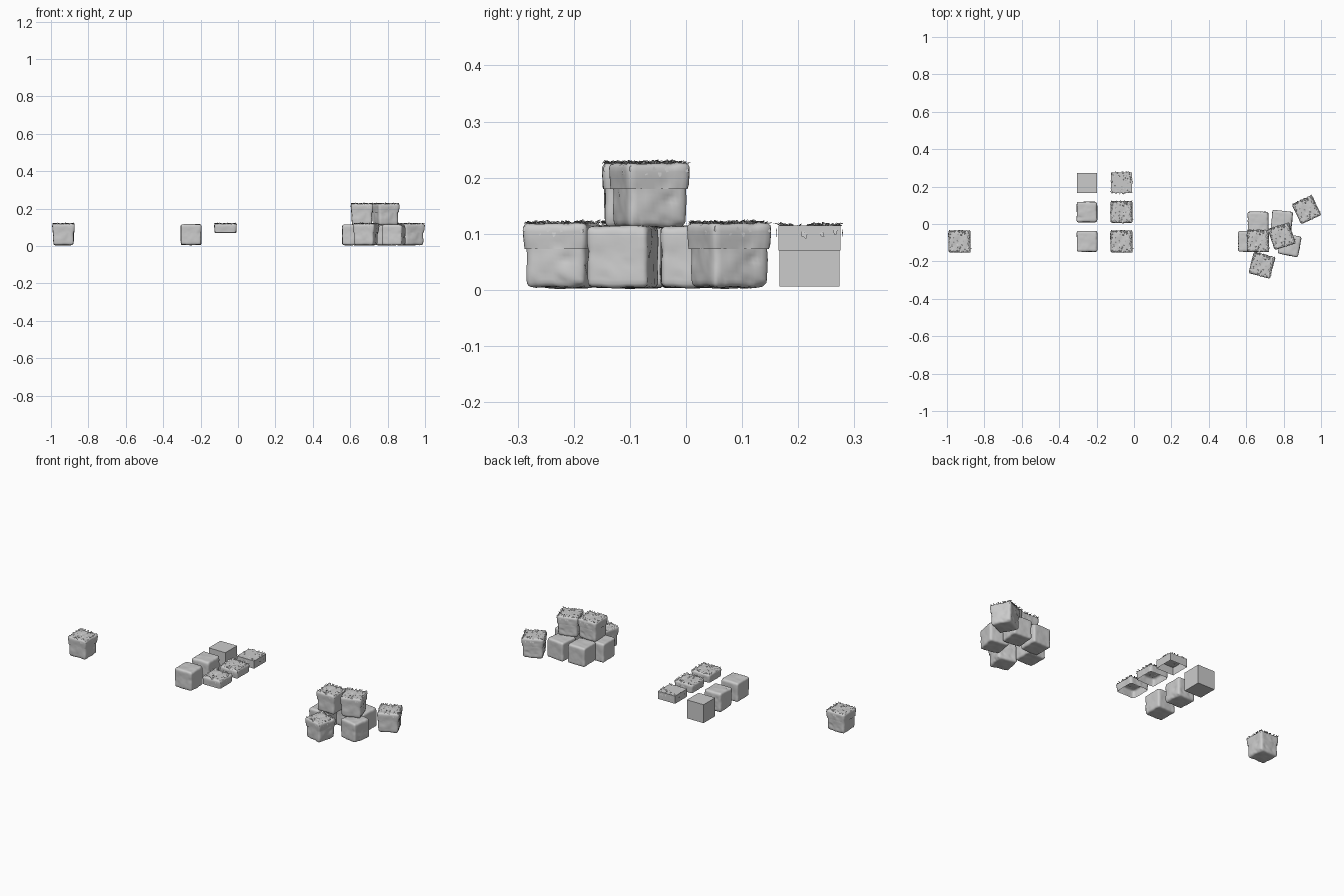
import bpy, bmesh, math, random
from mathutils import Vector, Matrix, noise

if "Cube" in bpy.data.objects:
    bpy.data.objects.remove(bpy.data.objects["Cube"])

grey = bpy.data.materials.new("stone_grey")
grey.use_nodes = True
grey.diffuse_color = (0.6, 0.6, 0.6, 1)
grey.node_tree.nodes["Principled BSDF"].inputs["Base Color"].default_value = (0.6, 0.6, 0.6, 1)


def finish(bm, name, smooth):
    mesh = bpy.data.meshes.new(name)
    for face in bm.faces:
        face.smooth = smooth
    bm.to_mesh(mesh)
    bm.free()
    mesh.materials.append(grey)
    return mesh


def worn_block(name, size, radius, bump, seed, cap=False, flare=0.0):
    """Cube standing on z = 0 with rounded, dented sides; a cap keeps only the top part."""
    segments = 15
    bm = bmesh.new()
    bmesh.ops.create_cube(bm, size=1)
    bmesh.ops.subdivide_edges(bm, edges=bm.edges[:], cuts=segments - 1, use_grid_fill=True)
    if cap:
        low = [v for v in bm.verts if v.co.z < 0.09]
        bmesh.ops.delete(bm, geom=low, context='VERTS')
    core = size / 2 - radius
    for v in bm.verts:
        rim = cap and v.co.z < 0.11
        p = v.co * size
        if radius:
            q = Vector([max(-core, min(core, c)) for c in p])
            p = q + (p - q).normalized() * radius
        out = p.normalized()
        broad = noise.noise(p * 28 + Vector((seed, 0, 0)))
        fine = noise.noise(p * 75 + Vector((0, seed, 0)))
        dent = max(0, noise.noise(p * 48 + Vector((0, 0, seed))) - 0.35)
        p += out * bump * (broad + 0.4 * fine - 3 * dent)
        if cap:
            spread = 1 + flare * max(0, v.co.z - 0.1)
            p.x *= spread
            p.y *= spread
        if rim:
            p.z = 0.1 * size
        v.co = p + Vector((0, 0, size / 2))
    return finish(bm, name, radius > 0)


def grass_tuft(name, half, top, count, side_count, seed):
    """Loose blades scattered over the top, a fringe at the rim and flakes on the sides."""
    rng = random.Random(seed)
    bm = bmesh.new()

    def blade(pos, direction, across, length, width):
        d = direction.normalized() * length
        a = across.normalized() * width / 2
        bend = Vector((0, 0, -0.15 * length))
        rows = [(pos, 1.0), (pos + d * 0.55, 0.9), (pos + d + bend, 0.5)]
        pairs = [(bm.verts.new(p - a * w), bm.verts.new(p + a * w)) for p, w in rows]
        for (a0, a1), (b0, b1) in zip(pairs, pairs[1:]):
            bm.faces.new((a0, a1, b1, b0))

    for i in range(count):
        x, y = rng.uniform(-half, half), rng.uniform(-half, half)
        if i % 2:
            # fringe blades lean outwards over one edge
            edge = rng.choice((-1, 1)) * half * rng.uniform(0.88, 1)
            x, y = (edge, y) if i % 4 == 1 else (x, edge)
            angle = math.atan2(y, x) + rng.uniform(-0.6, 0.6)
        else:
            angle = rng.uniform(0, math.tau)
        flat = Vector((math.cos(angle), math.sin(angle), 0))
        lean = flat + Vector((0, 0, rng.uniform(0.1, 0.9)))
        side = Vector((-flat.y, flat.x, rng.uniform(-0.4, 0.4)))
        blade(Vector((x, y, top - 0.001)), lean, side,
              rng.uniform(0.008, 0.014), rng.uniform(0.005, 0.008))
    # small flakes lying on the four walls
    for i in range(side_count):
        along = rng.uniform(-half, half)
        spin = rng.uniform(-0.7, 0.7)
        turn = Matrix.Rotation(i % 4 * math.pi / 2, 3, 'Z')
        pos = turn @ Vector((along, -half - 0.006, top - rng.uniform(0.006, 0.016)))
        down = turn @ Vector((math.sin(spin), -0.25, -math.cos(spin)))
        across = turn @ Vector((math.cos(spin), 0, math.sin(spin)))
        blade(pos, down, across, 0.008, 0.007)
    return finish(bm, name, False)


plain_soil = worn_block("plain_block", 0.107, 0, 0, 0)
worn_soil = worn_block("worn_block", 0.110, 0.010, 0.0025, 3)
chipped_soil = worn_block("chipped_block", 0.109, 0.012, 0.0030, 8)
plain_cap = worn_block("plain_cap", 0.111, 0, 0, 0, cap=True)
worn_cap = worn_block("worn_cap", 0.115, 0.011, 0.0025, 5, cap=True, flare=0.10)
chipped_cap = worn_block("chipped_cap", 0.115, 0.012, 0.0030, 9, cap=True, flare=0.10)
sparse_grass = grass_tuft("sparse_grass", 0.052, 0.111, 70, 20, 1)
dense_grass = grass_tuft("dense_grass", 0.052, 0.115, 130, 24, 2)


def place(name, mesh, x, y, z=0.004, turn=0):
    obj = bpy.data.objects.new(name, mesh)
    obj.location = (x, y, z)
    obj.rotation_euler.z = math.radians(turn)
    bpy.context.collection.objects.link(obj)


def grassy_block(name, x, y, z=0.004, turn=0):
    place(name + "_soil", chipped_soil, x, y, z, turn)
    place(name + "_cap", worn_cap, x, y, z, turn)
    place(name + "_grass", dense_grass, x, y, z, turn)


# Loose parts: a row of soil blocks beside a row of hollow caps
sets = [("front", -0.093, worn_soil, worn_cap, dense_grass),
        ("middle", 0.064, chipped_soil, chipped_cap, dense_grass),
        ("rear", 0.22, plain_soil, plain_cap, sparse_grass)]
for label, y, soil, cap, grass in sets:
    place(label + "_soil_block", soil, -0.251, y, 0.006)
    place(label + "_cap", cap, -0.067, y)
    place(label + "_cap_grass", grass, -0.067, y)

# Single finished block
grassy_block("single_block", -0.933, -0.093)

# Stacked pile: bare blocks below, grassy blocks beside and on top
for label, x, y, turn in [("pile_back_right", 0.663, 0.01, 0), ("pile_back_left", 0.79, 0.015, -6),
                          ("pile_side", 0.612, -0.093, 0), ("pile_front_left", 0.832, -0.113, -11)]:
    place(label, worn_soil, x, y, 0.004, turn)
grassy_block("pile_front", 0.684, -0.22, turn=-15)
grassy_block("pile_outer", 0.922, 0.077, turn=25)
grassy_block("pile_top_right", 0.663, -0.09, 0.111)
grassy_block("pile_top_left", 0.79, -0.065, 0.111, 18)
